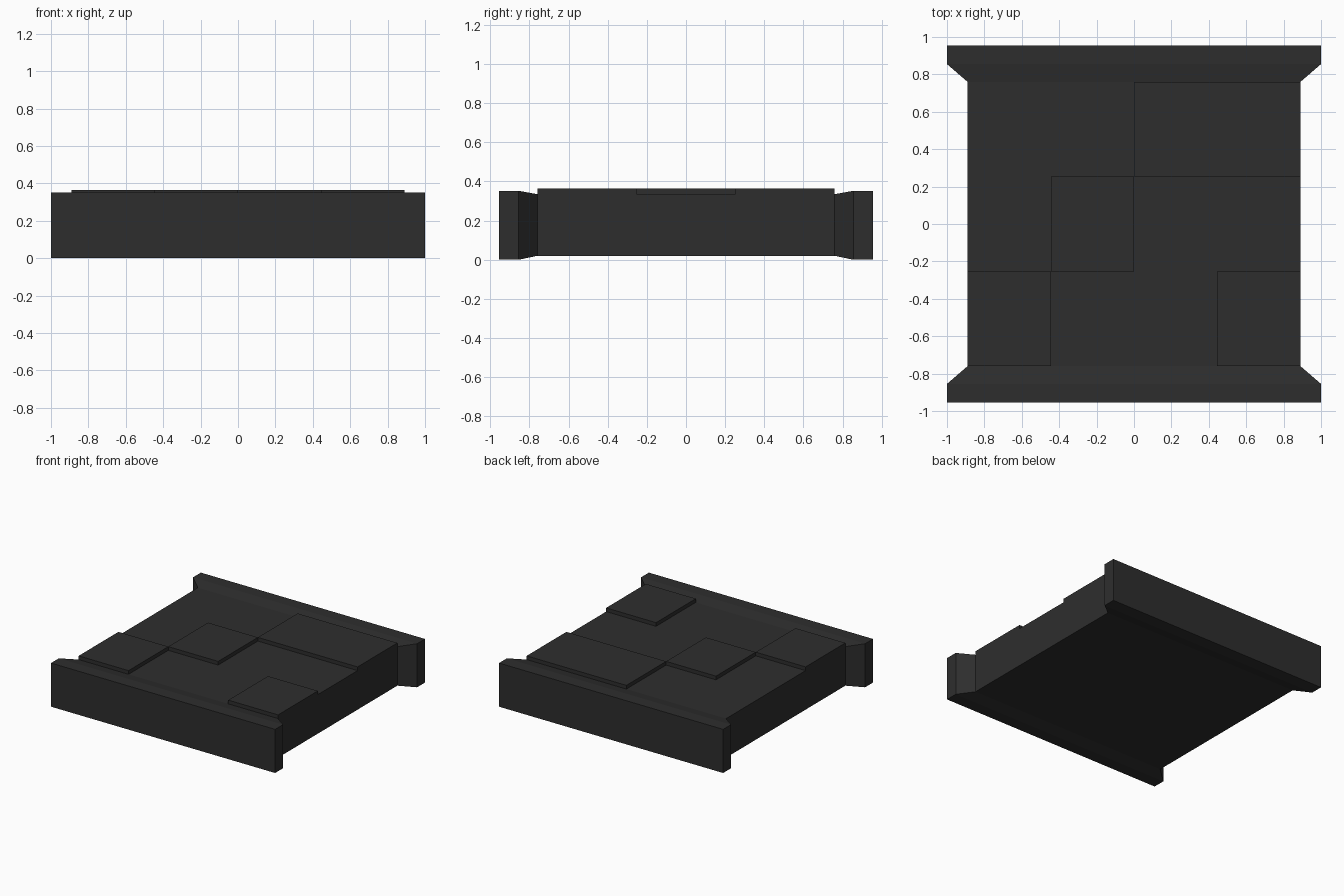
import bpy
import bmesh

cube = bpy.data.objects.get("Cube")
if cube:
    bpy.data.objects.remove(cube, do_unlink=True)

# Single charcoal colour
charcoal = bpy.data.materials.new("charcoal")
charcoal.use_nodes = True
colour = (0.027, 0.027, 0.027, 1)
charcoal.diffuse_color = colour
charcoal.node_tree.nodes["Principled BSDF"].inputs["Base Color"].default_value = colour

HALF_X, HALF_Y = 0.89, 0.76       # slab footprint
BASE, DECK, TILE_TOP = 0.02, 0.335, 0.365
RIM_Y, END_Y, RIM_TOP = 0.855, 0.955, 0.352


def loft(name, sections):
    """Skin rectangles (y, half width, bottom, top) along y."""
    bm = bmesh.new()
    rings = []
    for y, w, low, high in sections:
        corners = [(-w, low), (w, low), (w, high), (-w, high)]
        rings.append([bm.verts.new((x, y, z)) for x, z in corners])
    for a, b in zip(rings, rings[1:]):
        for i in range(4):
            j = (i + 1) % 4
            bm.faces.new((a[i], a[j], b[j], b[i]))
    bm.faces.new(rings[0])
    bm.faces.new(rings[-1])
    bmesh.ops.recalc_face_normals(bm, faces=bm.faces)
    mesh = bpy.data.meshes.new(name)
    bm.to_mesh(mesh)
    bm.free()
    mesh.materials.append(charcoal)
    obj = bpy.data.objects.new(name, mesh)
    bpy.context.collection.objects.link(obj)
    return obj


# Slab with a flared rim at the front and back
half = [(HALF_Y, HALF_X, BASE, DECK),
        (RIM_Y, 1, 0, RIM_TOP),
        (END_Y, 1, 0, RIM_TOP)]
front = [(-y, w, low, high) for y, w, low, high in reversed(half)]
loft("floor_slab", front + half)

# Raised tiles: left and right edges, then front and back edges
third = HALF_Y / 3
tiles = {
    "front_right_tile": (-HALF_X, -HALF_X / 2, -HALF_Y, -third),
    "front_left_tile": (HALF_X / 2, HALF_X, -HALF_Y, -third),
    "middle_tile": (-HALF_X / 2, 0, -third, third),
    "back_wide_tile": (0, HALF_X, third, HALF_Y),
}
for name, (x0, x1, y0, y1) in tiles.items():
    w = (x1 - x0) / 2
    tile = loft(name, [(y0, w, DECK, TILE_TOP), (y1, w, DECK, TILE_TOP)])
    tile.location.x = (x0 + x1) / 2
